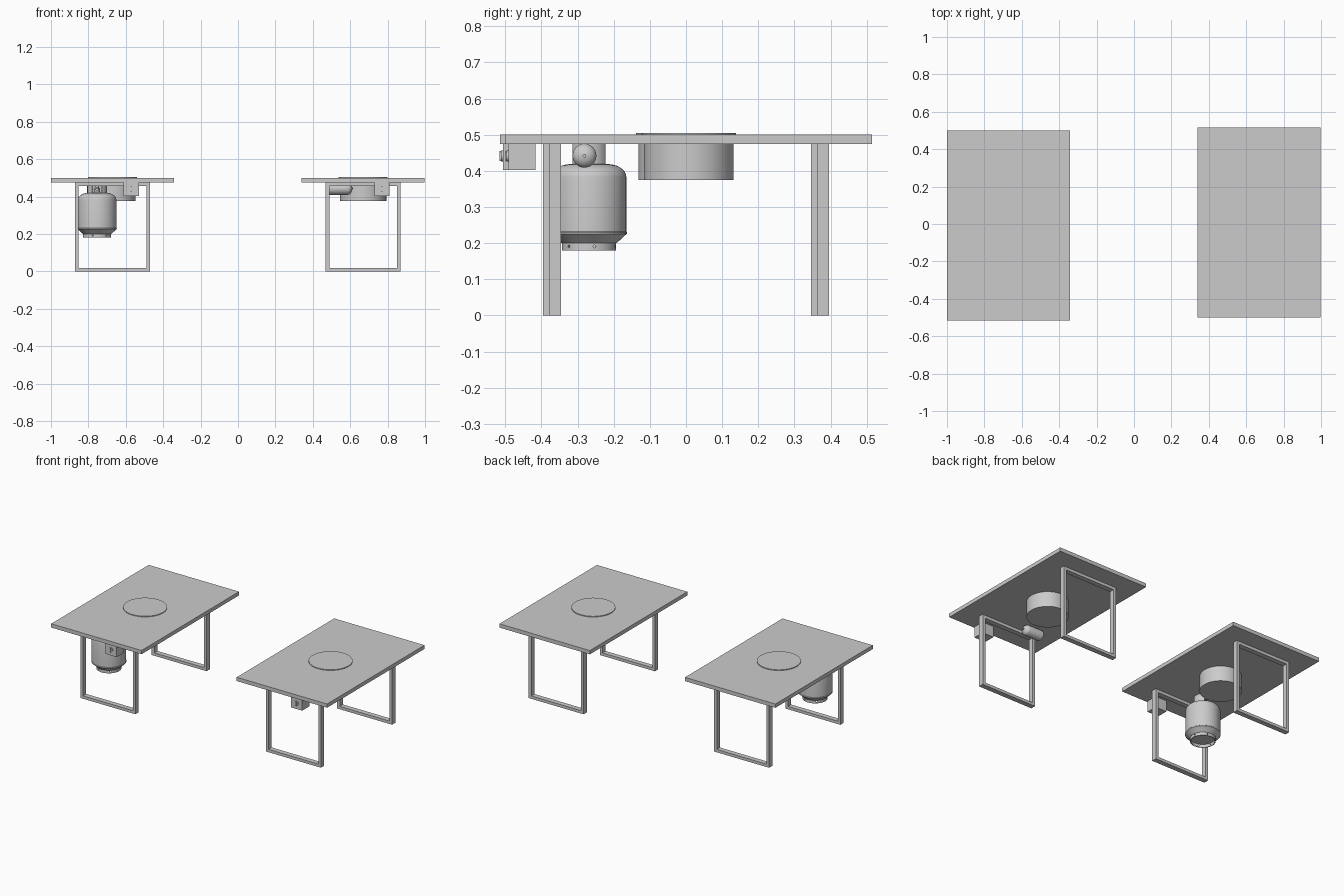
import bpy
import bmesh
from math import pi, radians, cos, sin
from mathutils import Matrix, Vector

cube = bpy.data.objects.get("Cube")
if cube:
    bpy.data.objects.remove(cube, do_unlink=True)

grey = bpy.data.materials.new("plain grey")
grey.use_nodes = True
COLOUR = (0.6, 0.6, 0.6, 1)
grey.diffuse_color = COLOUR
grey.node_tree.nodes["Principled BSDF"].inputs["Base Color"].default_value = COLOUR


def finish(bm, name, loc=(0, 0, 0), smooth=False):
    bmesh.ops.recalc_face_normals(bm, faces=bm.faces)
    mesh = bpy.data.meshes.new(name)
    bm.to_mesh(mesh)
    bm.free()
    mesh.materials.append(grey)
    ob = bpy.data.objects.new(name, mesh)
    bpy.context.collection.objects.link(ob)
    ob.location = loc
    if smooth:
        bpy.ops.object.select_all(action='DESELECT')
        ob.select_set(True)
        bpy.context.view_layer.objects.active = ob
        bpy.ops.object.shade_smooth_by_angle(angle=radians(30))
    return ob


def add_box(bm, lo, hi):
    lo, hi = Vector(lo), Vector(hi)
    matrix = Matrix.Translation((lo + hi) / 2) @ Matrix.Diagonal((*(hi - lo), 1))
    bmesh.ops.create_cube(bm, size=1, matrix=matrix)


def box(name, lo, hi, loc):
    bm = bmesh.new()
    add_box(bm, lo, hi)
    return finish(bm, name, loc)


def lathe(name, profile, loc, axis='Z', start=0, sweep=2 * pi, steps=48, closed=False):
    """Spin (radius, height) points; a closed profile makes a ring or an arc."""
    bm = bmesh.new()
    verts = [bm.verts.new((r * cos(start), r * sin(start), z)) for r, z in profile]
    edges = [bm.edges.new(pair) for pair in zip(verts, verts[1:])]
    if closed:
        edges.append(bm.edges.new((verts[-1], verts[0])))
    bmesh.ops.spin(bm, geom=verts + edges, cent=(0, 0, 0), axis=(0, 0, 1),
                   angle=sweep, steps=steps)
    bmesh.ops.remove_doubles(bm, verts=bm.verts, dist=1e-5)
    if closed and sweep < 6:
        bmesh.ops.holes_fill(bm, edges=[e for e in bm.edges if e.is_boundary])
    turn = {'Z': Matrix(), 'X': Matrix.Rotation(pi / 2, 4, 'Y'),
            'Y': Matrix.Rotation(pi / 2, 4, 'X')}[axis]
    bm.transform(turn)
    return finish(bm, name, loc, smooth=True)


def disc(name, radius, z0, z1, loc, axis='Z', steps=48):
    return lathe(name, [(0, z0), (radius, z0), (radius, z1), (0, z1)], loc, axis, steps=steps)


def table(side, x, y):
    at = (x, y, 0)
    box(side + "_table_top", (-0.329, -0.507, 0.475), (0.329, 0.507, 0.5), at)
    disc(side + "_burner_plate", 0.131, 0.5, 0.505, at)
    disc(side + "_burner_drum", 0.124, 0.375, 0.475, at, steps=64)

    # Rectangular tube legs
    for end, sign in (("front", -1), ("back", 1)):
        bm = bmesh.new()
        w, t, d = 0.2, 0.019, 0.0165
        for s in (-1, 1):
            xs = sorted((s * w, s * (w - t)))
            add_box(bm, (xs[0], -d, 0), (xs[1], d, 0.475))
        for z in (0, 0.475 - t):
            add_box(bm, (t - w, -d, z), (w - t, d, z + t))
        finish(bm, f"{side}_{end}_leg_frame", (x, y + sign * 0.3705, 0))

    # Control box with a round knob and its grip
    box(side + "_control_box", (0.06, -0.499, 0.403), (0.142, -0.424, 0.475), at)
    disc(side + "_knob", 0.015, 0, 0.006, (x + 0.1, y - 0.498, 0.441), 'Y', 24)
    box(side + "_knob_grip", (0.096, -0.508, 0.427), (0.104, -0.503, 0.455), at)


table("right", -0.671, -0.008)
table("left", 0.669, 0.008)

# Large gas tank under the right table
tank = (-0.753, -0.268, 0)
dome = [(0.05 + 0.053 * cos(a), 0.383 + 0.036 * sin(a))
        for a in [radians(15 * i) for i in range(7)]]
lathe("tank_body", [(0, 0.2), (0.076, 0.2), (0.1, 0.222), (0.105, 0.226), (0.105, 0.23),
                    (0.103, 0.232)] + dome + [(0, 0.425)], tank)

# Foot ring with vent holes
foot = lathe("tank_foot_ring", [(0.07, 0.18), (0.075, 0.18), (0.075, 0.204), (0.07, 0.204)],
             tank, closed=True)
bm = bmesh.new()
for i in range(3):
    bmesh.ops.create_cone(bm, cap_ends=True, segments=10, radius1=0.004, radius2=0.004, depth=0.2,
                          matrix=Matrix.Rotation(i * pi / 3 + 0.2, 4, 'Z')
                          @ Matrix.Rotation(pi / 2, 4, 'Y'))
cutter = finish(bm, "vent_hole_cutter", (tank[0], tank[1], 0.191))
cutter.hide_render = True
cutter.hide_viewport = True
cut = foot.modifiers.new("vents", 'BOOLEAN')
cut.operation = 'DIFFERENCE'
cut.solver = 'EXACT'
cut.use_self = True
cut.object = cutter

# Collar in two arcs around the valve
for i, name in enumerate(("tank_collar_left", "tank_collar_right")):
    lathe(name, [(0.049, 0.41), (0.053, 0.41), (0.053, 0.474), (0.049, 0.474)], tank,
          start=radians(-60) + i * pi, sweep=radians(120), steps=20, closed=True)
lathe("tank_valve", [(0, 0.42), (0.014, 0.42), (0.014, 0.445), (0.009, 0.447),
                     (0.009, 0.457), (0.02, 0.457), (0.02, 0.47), (0, 0.47)], tank, steps=24)
disc("tank_valve_outlet", 0.008, 0, 0.035, (tank[0], tank[1], 0.437), 'Y', 16)

# Small gas canister lying under the left table
lathe("canister", [(0, 0), (0.028, 0), (0.033, 0.004), (0.033, 0.105), (0.031, 0.114),
                   (0.025, 0.122), (0.015, 0.128), (0.005, 0.13), (0.005, 0.135), (0, 0.135)],
      (0.481, -0.281, 0.442), 'X', steps=32)
